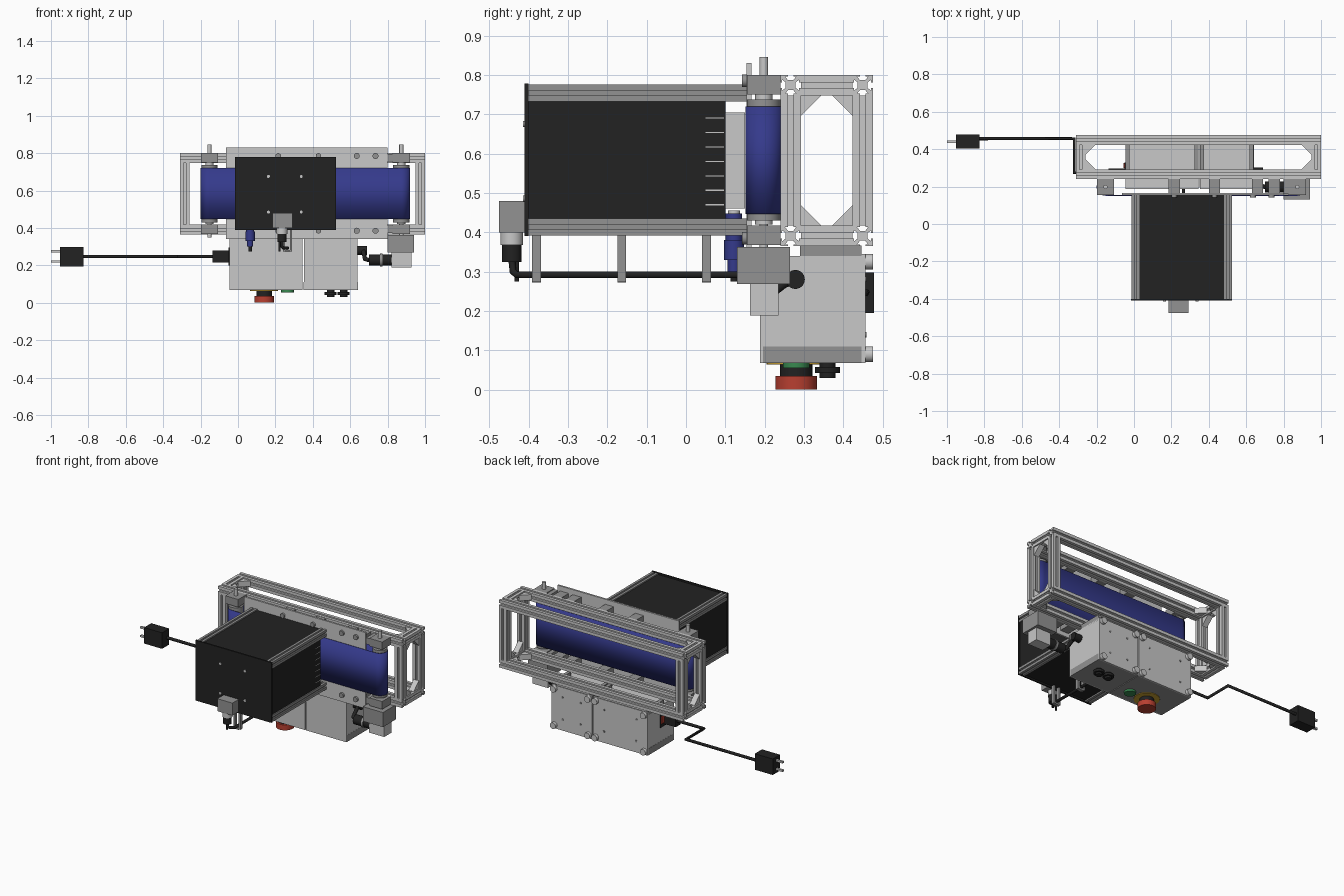
import bpy, bmesh, math
from mathutils import Vector

if "Cube" in bpy.data.objects:
    bpy.data.objects.remove(bpy.data.objects["Cube"])


def mat(name, r, g, b):
    m = bpy.data.materials.new(name)
    m.diffuse_color = (r, g, b, 1)
    m.use_nodes = True
    m.node_tree.nodes["Principled BSDF"].inputs["Base Color"].default_value = m.diffuse_color
    return m


LIGHT = mat("light_grey", 0.58, 0.58, 0.58)
GREY = mat("mid_grey", 0.29, 0.29, 0.29)
BLACK = mat("black", 0.016, 0.016, 0.016)
BLUE = mat("blue", 0.035, 0.042, 0.26)
RED = mat("red", 0.48, 0.05, 0.03)
GREEN = mat("green", 0.04, 0.25, 0.08)
YELLOW = mat("yellow", 0.6, 0.36, 0.03)


def finish(name, bm, m):
    bmesh.ops.recalc_face_normals(bm, faces=bm.faces)
    me = bpy.data.meshes.new(name)
    bm.to_mesh(me)
    bm.free()
    me.materials.append(m)
    o = bpy.data.objects.new(name, me)
    bpy.context.collection.objects.link(o)
    return o


def prism(name, pts, axis, lo, hi, m):
    """Extrude a 2D outline along an axis; pts are (y,z), (x,z) or (x,y)."""
    def put(p, w):
        q = list(p)
        q.insert(axis, w)
        return q
    bm = bmesh.new()
    a = [bm.verts.new(put(p, lo)) for p in pts]
    b = [bm.verts.new(put(p, hi)) for p in pts]
    bm.faces.new(a)
    bm.faces.new(b)
    n = len(pts)
    for i in range(n):
        bm.faces.new((a[i], a[(i + 1) % n], b[(i + 1) % n], b[i]))
    return finish(name, bm, m)


def box(name, x0, x1, y0, y1, z0, z1, m):
    return prism(name, [(x0, y0), (x1, y0), (x1, y1), (x0, y1)], 2, z0, z1, m)


def cyl(name, p0, p1, r, m, seg=32):
    p0, p1 = Vector(p0), Vector(p1)
    d = p1 - p0
    bm = bmesh.new()
    bmesh.ops.create_cone(bm, cap_ends=True, segments=seg, radius1=r, radius2=r, depth=d.length)
    rot = d.to_track_quat('Z', 'Y').to_matrix().to_4x4()
    rot.translation = (p0 + p1) / 2
    bm.transform(rot)
    for f in bm.faces:
        f.smooth = len(f.verts) == 4
    for e in bm.edges:
        e.smooth = all(len(f.verts) == 4 for f in e.link_faces)
    return finish(name, bm, m)


def bar(name, axis, c, lo, hi, s, m):
    """T-slot extrusion centred on c in the plane across the axis."""
    side = [(.5, -.13), (.42, -.13), (.42, -.27), (.24, -.13), (.24, .13),
            (.42, .27), (.42, .13), (.5, .13), (.5, .5)]
    pts = []
    for k in range(4):
        for u, v in side:
            for _ in range(k):
                u, v = -v, u
            pts.append((c[0] + u * s, c[1] + v * s))
    return prism(name, pts, axis, lo, hi, m)


def cable(name, pts, r, m):
    cu = bpy.data.curves.new(name, 'CURVE')
    cu.dimensions = '3D'
    cu.bevel_depth, cu.bevel_resolution, cu.use_fill_caps = r, 3, True
    s = cu.splines.new('POLY')
    s.points.add(len(pts) - 1)
    for p, q in zip(s.points, pts):
        p.co = (*q, 1)
    cu.materials.append(m)
    bpy.context.collection.objects.link(bpy.data.objects.new(name, cu))


# Extrusion frame
S = 0.052
X0, X1, Y0, Y1, Z0, Z1 = -.31, 1.0, .24, .475, .365, .80
h = S / 2
for y in (Y0 + h, Y1 - h):
    for z in (Z0 + h, Z1 - h):
        bar("frame_long_rail", 0, (y, z), X0, X1, S, LIGHT)
    for x in (X0 + h, X1 - h):
        bar("frame_post", 2, (x, y), Z0 + S, Z1 - S, S, LIGHT)
for x in (X0 + h, X1 - h):
    for z in (Z0 + h, Z1 - h):
        bar("frame_cross_rail", 1, (x, z), Y0 + S, Y1 - S, S, LIGHT)

# Corner gussets in the end openings and in the top and bottom openings
G = .052
for x in (X0 + h, X1 - h):
    for y, sy in ((Y0 + S, 1), (Y1 - S, -1)):
        for z, sz in ((Z0 + S, 1), (Z1 - S, -1)):
            prism("end_gusset", [(y, z), (y + sy * G, z), (y, z + sz * G)], 0, x - .018, x + .018, LIGHT)
for z in (Z0 + h, Z1 - h):
    for x, sx in ((X0 + S, 1), (X1 - S, -1)):
        for y, sy in ((Y0 + S, 1), (Y1 - S, -1)):
            prism("flat_gusset", [(x, y), (x + sx * G, y), (x, y + sy * G)], 2, z - .018, z + .018, LIGHT)

# Belt loop
XL, XR, YC, R = -.153, .873, .198, .047
loop = []
for k in range(25):
    a = math.pi / 2 + math.pi * k / 24
    loop.append((XL + R * math.cos(a), YC + R * math.sin(a)))
for k in range(25):
    a = -math.pi / 2 + math.pi * k / 24
    loop.append((XR + R * math.cos(a), YC + R * math.sin(a)))
bm = bmesh.new()
lo = [bm.verts.new((x, y, .447)) for x, y in loop]
hi = [bm.verts.new((x, y, .72)) for x, y in loop]
for i in range(len(loop)):
    j = (i + 1) % len(loop)
    bm.faces.new((lo[i], lo[j], hi[j], hi[i])).smooth = True
belt = finish("belt", bm, BLUE)
belt.modifiers.new("thickness", 'SOLIDIFY').thickness = .003

# Rollers, shafts and bearing blocks
for x in (XL, XR):
    cyl("roller", (x, YC, .43), (x, YC, .737), .043, GREY)
    cyl("roller_shaft", (x, YC, .35), (x, YC, .845), .011, LIGHT, 20)
    for z in (.367, .75):
        box("bearing_block", x - .046, x + .046, .155, .24, z, z + .05, GREY)
    for z in (.42, .737):
        cyl("bearing_collar", (x, YC, z), (x, YC, z + .013), .022, LIGHT, 24)

# Back plate between the belt strands, its spacers and bolts
box("back_plate", -.065, .80, .154, .166, .34, .83, LIGHT)
for x in (.215, .43, .66, .75):
    for z in (.367, .752):
        box("plate_spacer", x - .03, x + .03, .166, .24, z, z + .046, GREY)
for x in (.215, .43, .635, .735):
    for z in (.385, .785):
        cyl("plate_bolt", (x, .142, z), (x, .155, z), .016, GREY, 6 if x < .5 else 20)
for z in (.392, .775):
    box("tension_bracket", .80, .83, .16, .24, z - .02, z + .02, GREY)

# Dark housing with extrusion rails
for x in (.008, .502):
    for z in (.413, .754):
        bar("housing_rail", 1, (x, z), -.402, .154, .043, GREY)
box("housing_front_panel", -.017, .525, -.41, -.40, .39, .778, BLACK)
box("housing_body", -.008, .518, -.40, .10, .434, .733, BLACK)
for z in (.40, .733):
    box("housing_cover", .03, .48, -.40, .154, z, z + .035, BLACK)
box("inner_block", .03, .48, .10, .15, .46, .705, LIGHT)
for k in range(7):
    z = .47 + .0367 * k
    for x in (-.009, .518):
        box("vent_slot", x, x + .001, .05, .097, z - .0015, z + .0015, LIGHT)
for x in (.163, .338):
    for z in (.485, .675):
        cyl("panel_screw", (x, -.414, z), (x, -.41, z), .008, LIGHT, 16)

# Front sensor with its cable and cable clips
box("sensor_block", .185, .292, -.475, -.41, .40, .48, GREY)
cyl("sensor_collar", (.235, -.443, .368), (.235, -.443, .40), .029, LIGHT)
cyl("sensor_connector", (.235, -.443, .325), (.235, -.443, .368), .025, BLACK)
cable("sensor_cable", [(.235, -.443, .33), (.235, -.44, .30), (.245, -.43, .292), (.265, -.41, .292),
                       (.265, .16, .292), (.265, .20, .292)], .009, BLACK)
cyl("spare_lead", (.222, -.43, .275), (.222, -.43, .33), .006, BLACK, 12)
for y in (-.38, -.163, .052):
    box("cable_clip", .24, .252, y - .011, y + .011, .275, .392, GREY)
    box("cable_clip", .278, .29, y - .011, y + .011, .275, .392, GREY)
    box("cable_clip_base", .252, .278, y - .011, y + .011, .272, .283, GREY)

# Blue probe under the housing
cyl("probe_tip", (.065, .122, .44), (.065, .122, .455), .015, LIGHT, 20)
cyl("probe_upper", (.065, .122, .375), (.065, .122, .448), .021, BLUE, 24)
cyl("probe_body", (.065, .122, .33), (.065, .122, .38), .025, BLUE, 24)
cyl("probe_neck", (.065, .122, .30), (.065, .122, .33), .016, BLUE, 24)
cyl("probe_lead", (.065, .122, .275), (.065, .122, .30), .009, BLACK, 16)

# Drive motor under the right roller
box("gearbox", .80, .942, .13, .265, .268, .362, GREY)
box("motor", .82, .928, .163, .235, .188, .268, LIGHT)
cyl("motor_connector", (.70, .198, .228), (.82, .198, .228), .03, BLACK)
cyl("motor_ring", (.76, .198, .228), (.772, .198, .228), .034, GREY)
cable("motor_cable", [(.70, .198, .228), (.678, .205, .235), (.672, .25, .27), (.672, .28, .28)], .012, BLACK)
cyl("box_connector", (.638, .278, .28), (.69, .278, .28), .024, BLACK)

# Two control boxes
for x0, x1 in ((-.045, .345), (.352, .64)):
    box("control_box", x0, x1, .192, .447, .075, .34, LIGHT)
    box("control_box_base", x0 - .001, x1 + .001, .196, .446, .068, .11, GREY)
    box("control_box_face", x0, x1, .188, .197, .068, .345, LIGHT)
    box("control_box_back", x0, x1, .446, .456, .068, .345, LIGHT)
    for x in (x0, x1 - .022):
        box("control_box_hanger", x, x + .022, .29, .446, .325, .366, GREY)
    for x in (x0 + .022, x1 - .022):
        for z in (.09, .325):
            cyl("back_knob", (x, .456, z), (x, .475, z), .02, LIGHT, 24)
    for x in (x0 + .08, x1 - .08):
        for z in (.14, .28):
            cyl("back_screw", (x, .456, z), (x, .459, z), .007, GREY, 12)

# Buttons on the underside
cyl("stop_ring", (.14, .28, .064), (.14, .28, .069), .075, YELLOW, 40)
cyl("stop_collar", (.14, .28, .033), (.14, .28, .066), .041, BLACK)
cyl("stop_button", (.14, .28, 0), (.14, .28, .035), .053, RED, 40)
cyl("start_button", (.265, .28, .055), (.265, .28, .07), .034, GREEN)
for x in (.495, .565):
    cyl("selector_knob", (x, .36, .042), (x, .36, .057), .032, BLACK)
    cyl("selector_stem", (x, .36, .03), (x, .36, .07), .02, BLACK)

# Mains inlet, cable and plug
box("inlet_plate", -.05, -.045, .24, .33, .20, .295, BLACK)
box("inlet_switch", -.056, -.05, .30, .325, .225, .27, RED)
box("inlet_plug", -.135, -.05, .25, .298, .215, .28, BLACK)
cable("mains_cable", [(-.13, .275, .247), (-.32, .275, .247), (-.32, .457, .247), (-.83, .457, .247)], .0095, BLACK)
box("mains_plug", -.953, -.825, .405, .478, .195, .298, BLACK)
for z in (.22, .275):
    box("plug_prong", -1.0, -.953, .432, .446, z - .006, z + .006, LIGHT)
